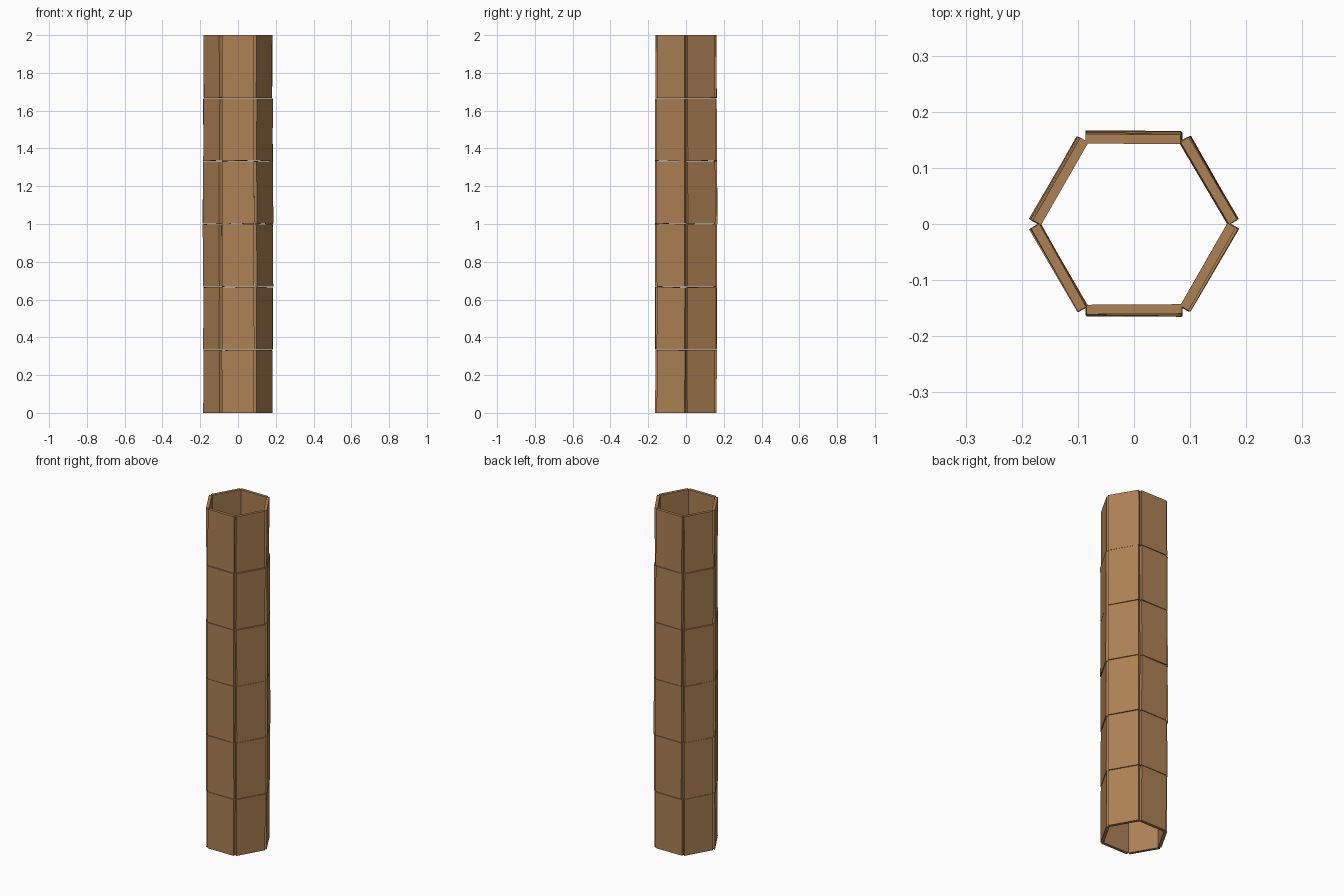
import bpy, bmesh, math, random
from mathutils import Matrix, Vector

if "Cube" in bpy.data.objects:
    bpy.data.objects.remove(bpy.data.objects["Cube"])

random.seed(4)
SIDES, ROWS = 6, 6
WIDTH, THICK, HEIGHT = 0.170, 0.017, 2.0
ROW_H = HEIGHT / ROWS
GAP = 0.003

wood = bpy.data.materials.new("brown_wood")
wood.diffuse_color = (0.42, 0.22, 0.09, 1)
wood.use_nodes = True
wood.node_tree.nodes["Principled BSDF"].inputs["Base Color"].default_value = wood.diffuse_color


def bulge(z):
    # the tube swells very slightly at mid height
    return 0.152 + 0.004 * math.sin(math.pi * z / HEIGHT)


def panel(name, side, row):
    # one flat board, slightly out of true like hand-set staves
    bm = bmesh.new()
    bmesh.ops.create_cube(bm, size=1)
    z = (row + 0.5) * ROW_H
    j = lambda a: random.uniform(-a, a)
    tilt = (Matrix.Rotation(math.radians(j(0.5)), 4, 'X')
            @ Matrix.Rotation(math.radians(j(0.35)), 4, 'Y')
            @ Matrix.Rotation(math.radians(j(0.6)), 4, 'Z'))
    place = (Matrix.Rotation(math.radians(60 * side), 4, 'Z')
             @ Matrix.Translation((j(0.001), -bulge(z) + j(0.001), z)))
    size = Matrix.Diagonal((WIDTH, THICK, ROW_H - GAP, 1))
    bm.transform(place @ tilt @ size)
    # level the outer ends of the tube
    for v in bm.verts:
        if v.co.z < 0.01:
            v.co.z = 0
        elif v.co.z > HEIGHT - 0.01:
            v.co.z = HEIGHT
    me = bpy.data.meshes.new(name)
    bm.to_mesh(me)
    bm.free()
    me.materials.append(wood)
    bpy.context.collection.objects.link(bpy.data.objects.new(name, me))


# six rows of six boards around the hollow tube
for row in range(ROWS):
    for side in range(SIDES):
        panel(f"board_row{row + 1}_side{side + 1}", side, row)
